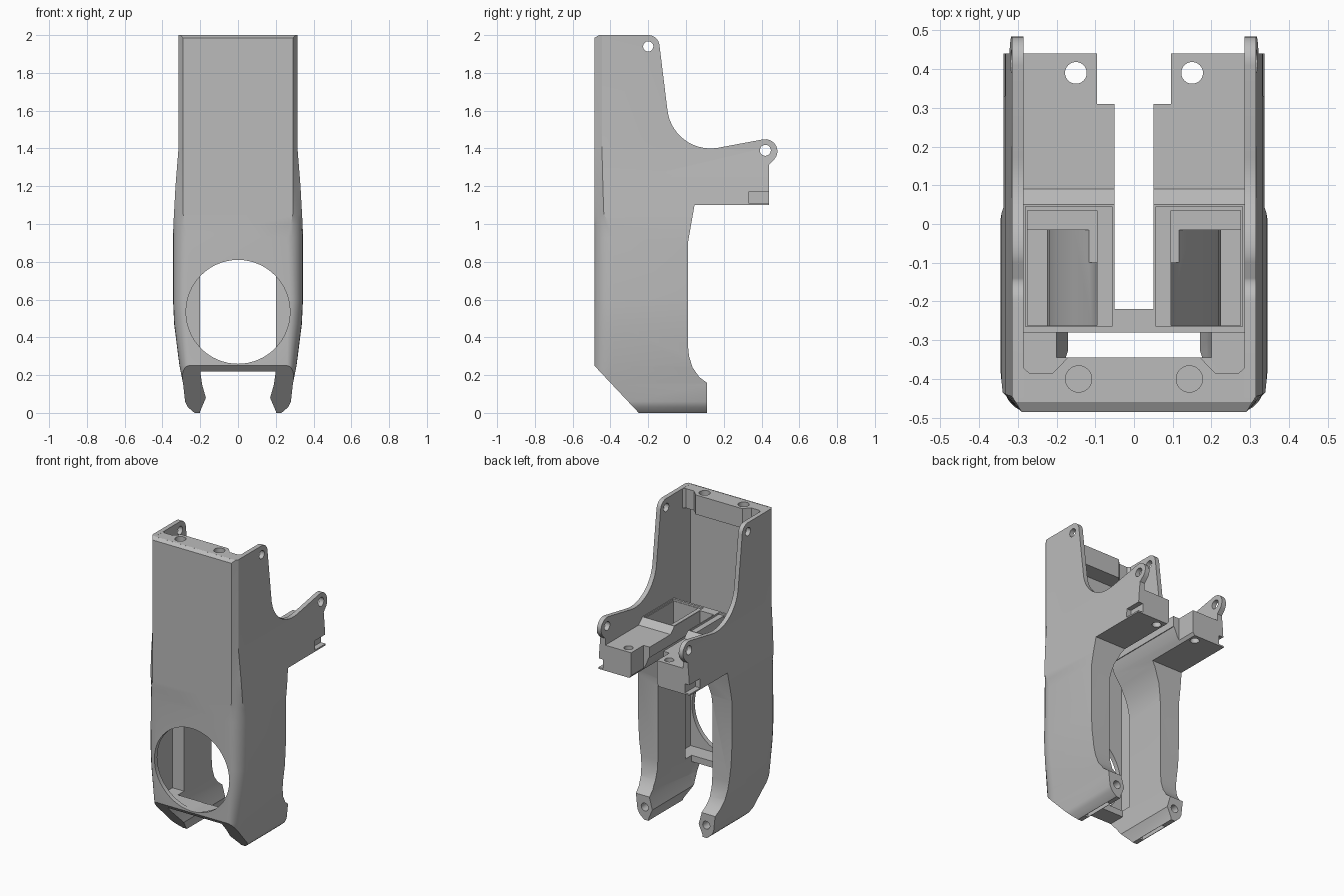
import bpy, bmesh, math
from mathutils import Vector

if "Cube" in bpy.data.objects:
    bpy.data.objects.remove(bpy.data.objects["Cube"], do_unlink=True)

grey = bpy.data.materials.new("plain_grey")
grey.use_nodes = True
colour = (0.5, 0.5, 0.5, 1)
grey.diffuse_color = colour
grey.node_tree.nodes["Principled BSDF"].inputs["Base Color"].default_value = colour


def loft(name, rings):
    """Skin equal-length rings of points and cap both ends."""
    bm = bmesh.new()
    rows = [[bm.verts.new(p) for p in ring] for ring in rings]
    n = len(rows[0])
    for a, b in zip(rows, rows[1:]):
        for i in range(n):
            j = (i + 1) % n
            bm.faces.new((a[i], a[j], b[j], b[i]))
    bm.faces.new(rows[0])
    bm.faces.new(rows[-1])
    bmesh.ops.recalc_face_normals(bm, faces=bm.faces)
    mesh = bpy.data.meshes.new(name)
    bm.to_mesh(mesh)
    bm.free()
    mesh.materials.append(grey)
    obj = bpy.data.objects.new(name, mesh)
    bpy.context.collection.objects.link(obj)
    return obj


def prism(name, pts, axis, lo, hi):
    """Extrude a flat outline along x, y or z."""
    place = {"x": lambda p, t: (t, p[0], p[1]),
             "y": lambda p, t: (p[0], t, p[1]),
             "z": lambda p, t: (p[0], p[1], t)}[axis]
    return loft(name, [[place(p, t) for p in pts] for t in (lo, hi)])


def arc(cx, cy, r, start, end, n=10):
    angles = [math.radians(start + (end - start) * i / n) for i in range(n + 1)]
    return [(cx + r * math.cos(a), cy + r * math.sin(a)) for a in angles]


def rod(cx, cy, r, axis, lo, hi, n=32):
    return prism("cutter", arc(cx, cy, r, 0, 360 - 360 / n, n - 1), axis, lo, hi)


def box(x0, x1, y0, y1, z0, z1):
    return prism("cutter", [(x0, y0), (x1, y0), (x1, y1), (x0, y1)], "z", z0, z1)


def boolean(target, tool, operation="DIFFERENCE"):
    tool.hide_render = True
    mod = target.modifiers.new("cut", "BOOLEAN")
    mod.operation = operation
    mod.solver = "EXACT"
    mod.object = tool
    bpy.context.view_layer.objects.active = target
    bpy.ops.object.modifier_apply(modifier=mod.name)
    bpy.data.objects.remove(tool, do_unlink=True)


def mirror_pts(pts):
    return pts + [(-x, y) for x, y in reversed(pts)]


# Outer skin: z, half width, corner inset in x and y, corner roundness
FRONT = -0.485
levels = [(-.02, .20, .04, .06, 1), (0, .23, .04, .06, 1), (.03, .265, .04, .06, 1),
          (.06, .28, .04, .06, 1), (.15, .29, .04, .08, 1), (.25, .31, .05, .1, 1),
          (.47, .338, .07, .1, 1), (.6, .344, .07, .1, 1), (.93, .344, .08, .1, 1),
          (1.0, .342, .062, .08, .6), (1.05, .339, .049, .05, 0),
          (1.2, .331, .041, .045, 0), (1.4, .315, .025, .04, 0), (2.05, .315, .025, .04, 0)]
rings = []
for z, w, cx, cy, rnd in levels:
    side = [(w, .6)]
    for i in range(7):
        t = i / 6
        flat = Vector((w - cx * t, FRONT + cy * (1 - t)))
        a = t * math.pi / 2
        curved = Vector((w - cx * (1 - math.cos(a)), FRONT + cy * (1 - math.sin(a))))
        side.append(tuple(flat.lerp(curved, rnd)))
    rings.append([(x, y, z) for x, y in mirror_pts(side)])
body = loft("housing_body", rings)

# Side silhouette with hinge lugs, valley, leg and foot
outline = [(FRONT, .25), (-.25, 0), (.11, 0), (.11, .16), (.07, .19), (.035, .24),
           (.016, .3), (.01, .36), (.01, .9), (.045, 1.1), (.44, 1.1), (.44, 1.315)]
outline += arc(.42, 1.385, .064, -50, 100)
outline += arc(.13, 1.63, .23, 280, 185, 14)
outline += arc(-.2, 1.94, .06, 5, 90)
outline += [(-.46, 2), (FRONT, 1.985)]
boolean(body, prism("cutter", outline, "x", -.6, .6), "INTERSECT")

# Upper channel above the stepped deck
boolean(body, prism("cutter", [(-.455, 1.31), (.05, 1.31), (.09, 1.27), (1, 1.27),
                               (1, 2.2), (-.455, 2.2)], "x", -.285, .285))
# Bay behind the front wall
boolean(body, box(-.285, .285, -.455, -.28, .262, 1.5))
# Gap between the legs, flaring inward under the deck
gap = [(.2, -.1), (.2, .01), (.17, .08), (.19, .15), (.2, .22), (.2, .85),
       (.193, .91), (.175, .98), (.13, 1.07), (.08, 1.14), (.055, 1.2)]
boolean(body, prism("cutter", mirror_pts(gap), "y", -.345, 1))
boolean(body, prism("cutter", mirror_pts(gap[:5]), "y", -1, -.3))
# Slot down the middle of the deck and wider notch at its end
boolean(body, box(-.05, .05, -.22, 1, 1.0, 1.5))
boolean(body, box(-.095, .095, .31, 1, 1.0, 1.5))
# Round window in the front wall
boolean(body, rod(0, .535, .275, "y", -1, -.3, 64))

pocket = [(.095, 1.5), (.275, 1.5), (.275, .25), (.225, .25), (.225, .86),
          (.218, .93), (.2, 1.0), (.155, 1.1), (.11, 1.17), (.095, 1.22)]
for s in (-1, 1):
    def sbox(a, b, *rest):
        return box(min(s * a, s * b), max(s * a, s * b), *rest)

    # Hollow leg with shallow frame around its mouth
    boolean(body, prism("cutter", [(s * x, z) for x, z in pocket], "y", -.262, -.015))
    boolean(body, sbox(.095, .275, -.1, .035, 1.16, 1.5))
    boolean(body, sbox(.057, .28, -.265, .045, 1.298, 1.5))
    # Deck screw hole, outer side notch
    boolean(body, rod(s * .15, .39, .028, "z", 1.0, 1.5))
    boolean(body, sbox(.3, .5, .33, .6, 1.11, 1.17))
    # Foot screw hole and underside slot
    boolean(body, rod(s * .226, .085, .026, "y", .02, .3))
    boolean(body, sbox(.202, .228, -.19, .02, -.1, .03))

# Hinge pin holes through both walls
boolean(body, rod(.42, 1.39, .029, "x", -1, 1))
boolean(body, rod(-.2, 1.94, .027, "x", -1, 1))

# Top flange with corner reliefs and screw holes
edge = [(.287, -.462), (.287, -.37), (.27, -.385), (.21, -.385), (.19, -.365), (.172, -.345)]
flange = prism("top_flange", mirror_pts(edge), "z", 1.87, 1.999)
for s in (-1, 1):
    boolean(flange, rod(s * .143, -.4, .034, "z", 1.93, 2.1))

# Smooth curved areas, keep real edges sharp
bpy.ops.object.select_all(action="DESELECT")
for obj in (body, flange):
    obj.select_set(True)
bpy.context.view_layer.objects.active = body
bpy.ops.object.shade_smooth_by_angle(angle=math.radians(28))
